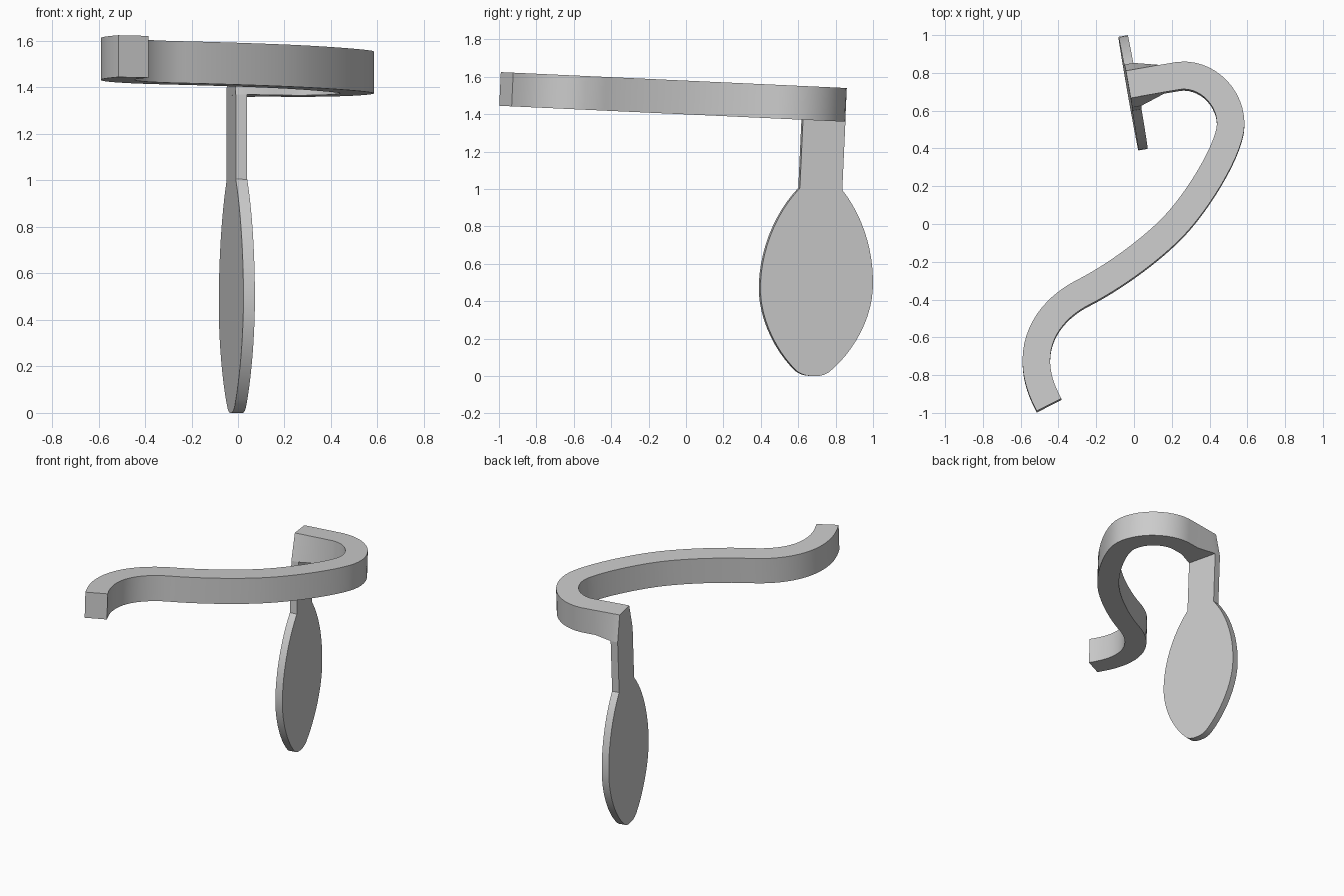
import bpy, bmesh
from mathutils import Vector
from mathutils.geometry import interpolate_bezier

if "Cube" in bpy.data.objects:
    bpy.data.objects.remove(bpy.data.objects["Cube"])

TILT = 0.046               # whole model leans slightly about x
HALF, DEPTH = 0.073, 0.18  # arm half width and height
N = Vector((0.985, 0.174))   # direction the arm leaves the paddle
U = Vector((-0.174, 0.985))  # width direction of the paddle


def place(p, h):
    """Plan position p at depth h below the tilted top plane."""
    return Vector((p[0], p[1] - TILT * h, 1.579 - TILT * p[1] - h))


def finish(name, bm):
    bmesh.ops.recalc_face_normals(bm, faces=bm.faces)
    me = bpy.data.meshes.new(name)
    bm.to_mesh(me)
    bm.free()
    ob = bpy.data.objects.new(name, me)
    bpy.context.collection.objects.link(ob)
    bpy.ops.object.select_all(action='DESELECT')
    ob.select_set(True)
    bpy.context.view_layer.objects.active = ob
    bpy.ops.object.shade_smooth_by_angle(angle=0.45)


def bezier_chain(segments, n):
    pts = []
    for a, b, c, d in segments:
        seg = interpolate_bezier(*[Vector((*p, 0)) for p in (a, b, c, d)], n)
        pts += [p.to_2d() for p in (seg[1:] if pts else seg)]
    return pts


# curved arm: S-shaped centre line seen from above
curve = bezier_chain([
    ((.24, .786), (.385, .80), (.512, .675), (.512, .53)),
    ((.512, .53), (.512, .41), (.35, .14), (.22, 0)),
    ((.22, 0), (.09, -.14), (-.12, -.285), (-.26, -.357)),
    ((-.26, -.357), (-.41, -.43), (-.517, -.56), (-.517, -.72)),
    ((-.517, -.72), (-.517, -.81), (-.49, -.88), (-.45, -.957)),
], 14)
start = Vector((-.03, .739))
path = [start, start + N * .05, start + N * .18] + curve

bm = bmesh.new()
rings = []
for i, p in enumerate(path):
    t = N if i < 3 else (path[min(i + 1, len(path) - 1)] - path[i - 1]).normalized()
    side = Vector((-t.y, t.x))
    low = .115 if i < 2 else HALF      # flared foot above the paddle
    rings.append([bm.verts.new(place(p + side * w, h)) for w, h in
                  ((HALF, 0), (-HALF, 0), (-low, DEPTH), (low, DEPTH))])
for a, b in zip(rings, rings[1:]):
    for k in range(4):
        bm.faces.new((a[k], a[(k + 1) % 4], b[(k + 1) % 4], b[k]))
bm.faces.new(rings[0])
bm.faces.new(rings[-1])
finish("curved_arm", bm)

# paddle: half outline (half width, height), mirrored and extruded
half = [Vector((.115, 1.545 - DEPTH))] + bezier_chain([
    ((.115, 1.0), (.23, .87), (.305, .68), (.305, .48)),
    ((.305, .48), (.305, .30), (.2, .12), (.085, .022)),
    ((.085, .022), (.055, .003), (.03, 0), (0, 0)),
], 12)
outline = half + [Vector((-p.x, p.y)) for p in reversed(half[:-1])]
centre = Vector((-.005, .743))
bm = bmesh.new()
front, back = [[bm.verts.new(place(centre + U * p.x + N * off, 1.545 - p.y))
                for p in outline] for off in (-.025, .025)]
bm.faces.new(front)
bm.faces.new(back)
for i in range(len(outline)):
    j = (i + 1) % len(outline)
    bm.faces.new((front[i], front[j], back[j], back[i]))
finish("paddle_blade", bm)
